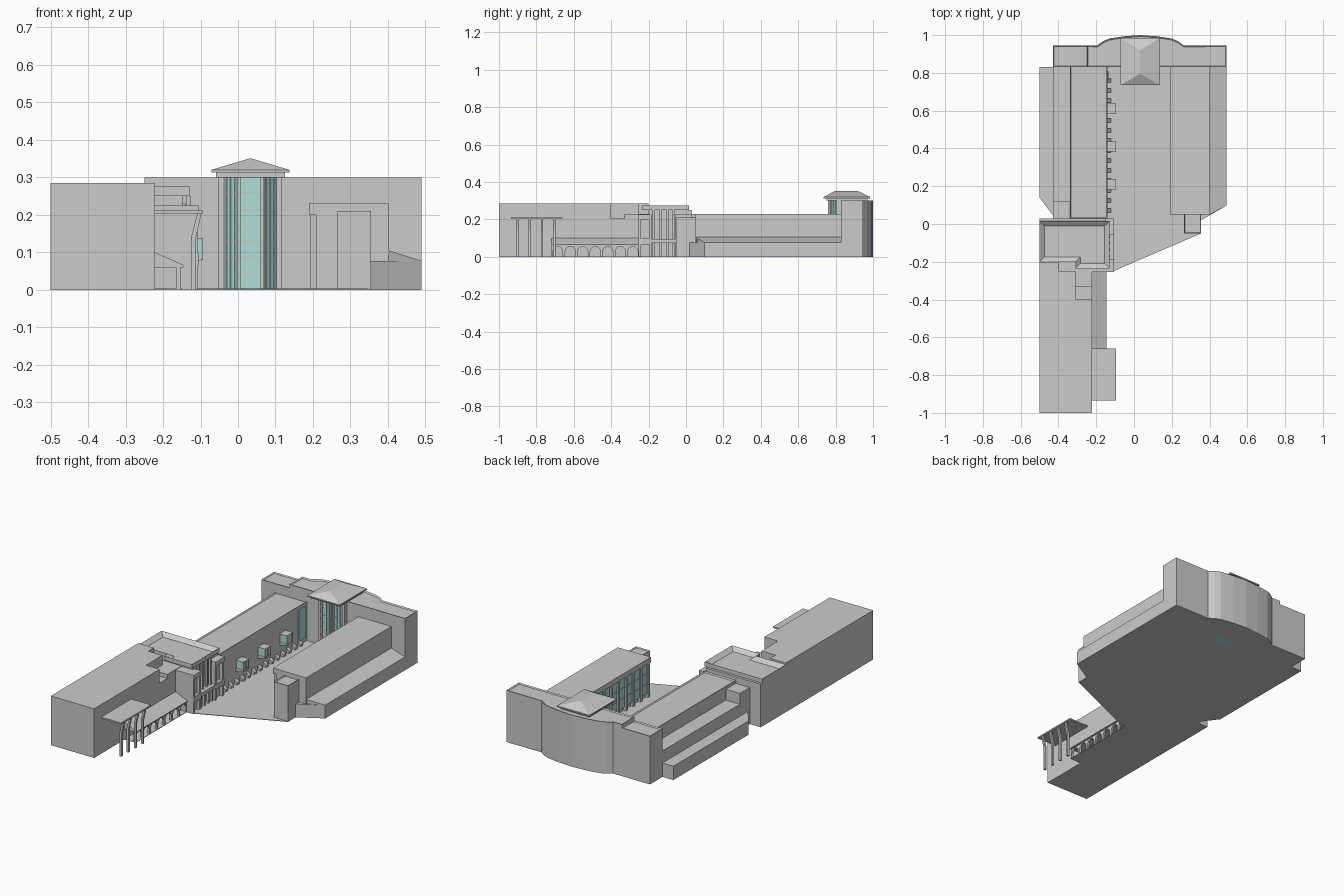
import bpy, bmesh, math
from mathutils import Vector


def material(name, colour):
    m = bpy.data.materials.new(name)
    m.diffuse_color = colour
    return m


GLASS = material("teal_glass", (0.42, 0.75, 0.70, 1))
FRAME = material("window_frame", (0.62, 0.56, 0.54, 1))


def finish(name, bm, mat=None):
    bmesh.ops.recalc_face_normals(bm, faces=bm.faces)
    me = bpy.data.meshes.new(name)
    bm.to_mesh(me)
    bm.free()
    ob = bpy.data.objects.new(name, me)
    bpy.context.collection.objects.link(ob)
    if mat:
        me.materials.append(mat)
    return ob


def prism(name, pts, axis, a, b, mat=None, rim=0, depth=0.006):
    """Extrude a 2D outline along an axis; rim sinks the top face inside a parapet."""
    place = {'z': lambda p, t: (p[0], p[1], t),
             'x': lambda p, t: (t, p[0], p[1]),
             'y': lambda p, t: (p[0], t, p[1])}[axis]
    bm = bmesh.new()
    lo = [bm.verts.new(place(p, a)) for p in pts]
    hi = [bm.verts.new(place(p, b)) for p in pts]
    bm.faces.new(lo)
    top = bm.faces.new(hi)
    n = len(pts)
    for i in range(n):
        j = (i + 1) % n
        bm.faces.new((lo[i], lo[j], hi[j], hi[i]))
    bmesh.ops.recalc_face_normals(bm, faces=bm.faces)
    if rim:
        bmesh.ops.inset_region(bm, faces=[top], thickness=rim)
        bmesh.ops.translate(bm, verts=top.verts, vec=(0, 0, -depth))
    return finish(name, bm, mat)


def box(name, x0, x1, y0, y1, z0, z1, mat=None, rim=0, depth=0.006):
    return prism(name, [(x0, y0), (x1, y0), (x1, y1), (x0, y1)], 'z', z0, z1, mat, rim, depth)


# Courtyard floor
prism("courtyard_floor", [(-0.3, -0.2), (-0.22, -0.25), (-0.11, -0.25), (0.355, -0.05),
                          (0.355, 0.9), (-0.3, 0.9)], 'z', 0, 0.003)

# Front-left long hall with lower notched terrace
prism("front_hall", [(-0.5, -1), (-0.222, -1), (-0.222, -0.4), (-0.31, -0.4), (-0.31, -0.25),
                     (-0.4, -0.25), (-0.4, -0.2), (-0.5, -0.2)], 'z', 0, 0.285)
box("front_hall_terrace", -0.41, -0.222, -0.41, -0.19, 0, 0.205)
box("terrace_step", -0.41, -0.222, -0.33, -0.19, 0.2, 0.228)

# Arcade: wall with arches and sloping roof
Y0, Y1, N = -0.72, -0.25, 7
step = (Y1 - Y0) / N
comb = [(Y0, 0)]
for i in range(N):
    c, r = Y0 + step * (i + 0.5), 0.027
    comb.append((c - r, 0))
    for k in range(9):
        t = math.pi - math.pi * k / 8
        comb.append((c + r * math.cos(t), 0.028 + r * math.sin(t)))
    comb.append((c + r, 0))
comb += [(Y1, 0), (Y1, 0.062), (Y0, 0.062)]
prism("arcade_wall", comb, 'x', -0.165, -0.153)
prism("arcade_roof", [(-0.222, 0.1), (-0.145, 0.066), (-0.145, 0.06), (-0.222, 0.06)], 'y', Y0, Y1)
box("arcade_floor", -0.23, -0.15, Y0, Y1, 0, 0.003)

# Canopy on four bent posts
box("canopy", -0.222, -0.095, -0.935, -0.66, 0.204, 0.212)
for y in (-0.9, -0.835, -0.77, -0.705):
    prism("canopy_post", [(-0.125, 0), (-0.112, 0), (-0.112, 0.14), (-0.097, 0.206),
                          (-0.108, 0.206), (-0.125, 0.14)], 'y', y - 0.006, y + 0.006)

# Entrance block: core, roof frame, piers, balcony and slim columns
box("entrance_core", -0.5, -0.148, -0.2, 0.03, 0, 0.25)
prism("entrance_roof_frame", [(-0.5, -0.2), (-0.31, -0.2), (-0.31, -0.235), (-0.13, -0.235),
                              (-0.13, 0.015), (-0.5, 0.015)], 'z', 0.25, 0.275, None, 0.036, 0.02)
box("entrance_ledge", -0.5, -0.105, -0.05, 0.03, 0.205, 0.225)
for y0, y1 in ((-0.255, -0.185), (-0.055, 0.025)):
    m = 0.014
    box("pier_core", -0.222, -0.125, y0, y1, 0, 0.215)
    for ya in (y0, y1 - m):
        box("pier_post", -0.13, -0.108, ya, ya + m, 0, 0.215)
    for z0, z1 in ((0.065, 0.098), (0.2, 0.225)):
        box("pier_band", -0.222, -0.105, y0, y1, z0, z1)
box("balcony", -0.16, -0.105, -0.185, -0.05, 0.075, 0.095)
for y in (-0.172, -0.137, -0.1, -0.068):
    box("balcony_column", -0.138, -0.126, y - 0.006, y + 0.006, 0.09, 0.25)
    box("balcony_support", -0.128, -0.116, y - 0.006, y + 0.006, 0, 0.08)

# Left wing in three stepped heights, with end pavilion
box("left_wing", -0.34, -0.14, 0.03, 0.84, 0, 0.23, None, 0.008)
box("left_wing_middle_step", -0.43, -0.335, 0.05, 0.84, 0, 0.15)
prism("left_wing_low_step", [(-0.5, 0.14), (-0.425, 0.04), (-0.425, 0.83), (-0.5, 0.83)], 'z', 0, 0.08)
box("left_pavilion", -0.43, -0.335, 0.03, 0.12, 0, 0.212)

# Right wing, sloping side aisle with a slanted end, and end pavilion
box("right_wing", 0.208, 0.402, 0.05, 0.84, 0, 0.23)
aisle = prism("right_aisle", [(0.39, 0), (0.49, 0), (0.49, 0.077), (0.402, 0.105), (0.39, 0.105)],
              'y', 0.05, 0.84)
for v in aisle.data.vertices:
    if v.co.y < 0.1:
        v.co.y += max(0, v.co.x - 0.402) * 0.55
prism("right_wing_plinth", [(0.355, 0.02), (0.49, 0.098), (0.4, 0.11), (0.355, 0.06)], 'z', 0, 0.077)
box("right_pavilion", 0.265, 0.355, -0.05, 0.055, 0, 0.21, None, 0.006)

# Right wing courtyard glazing between pilasters
box("right_wing_glazing", 0.2, 0.21, 0.07, 0.82, 0.025, 0.195, GLASS)
for i in range(12):
    y = 0.065 + i * 0.068
    box("right_wing_pilaster", 0.192, 0.212, y - 0.008, y + 0.008, 0, 0.205)
for z in (0.08, 0.14):
    box("right_wing_transom", 0.197, 0.21, 0.07, 0.82, z - 0.002, z + 0.002, FRAME)
box("right_wing_cornice", 0.19, 0.21, 0.05, 0.83, 0.2, 0.23)

# Left wing projecting bay windows, low buttresses and tall end window
for y in (0.21, 0.41, 0.61):
    box("bay_window", -0.145, -0.096, y - 0.025, y + 0.025, 0.088, 0.132, GLASS)
    box("bay_cap", -0.145, -0.094, y - 0.027, y + 0.027, 0.131, 0.137)
    prism("bay_base", [(-0.14, 0.07), (-0.094, 0.08), (-0.094, 0.09), (-0.14, 0.09)],
          'y', y - 0.027, y + 0.027)
    for dy in (-0.025, 0, 0.025):
        box("bay_mullion", -0.098, -0.094, y + dy - 0.002, y + dy + 0.002, 0.088, 0.132, FRAME)
for i in range(14):
    y = 0.06 + i * 0.053
    prism("wall_buttress", [(-0.145, 0), (-0.122, 0), (-0.122, 0.015), (-0.145, 0.035)],
          'y', y, y + 0.022)
box("tall_end_window", -0.145, -0.135, 0.75, 0.81, 0.03, 0.21, GLASS)

# Rear block with bowed back wall
box("rear_block_left", -0.43, -0.24, 0.83, 0.945, 0, 0.28, None, 0.008)
bow = [(-0.25, 0.83), (0.49, 0.83), (0.49, 0.945), (0.265, 0.945), (0.235, 0.967), (0.2, 0.982),
       (0.12, 0.994), (0.035, 1.0), (-0.05, 0.994), (-0.13, 0.982), (-0.165, 0.967),
       (-0.195, 0.945), (-0.25, 0.945)]
prism("rear_block", bow, 'z', 0, 0.3, None, 0.008)

# Glazed stair tower: faceted glass, mullion grid, columns and hipped roof
CX = 0.033
bay = [(-0.075, 0.84), (-0.075, 0.81), (-0.031, 0.765), (0.031, 0.765), (0.075, 0.81), (0.075, 0.84)]
prism("tower_glass", [(CX + x, y) for x, y in bay], 'z', 0, 0.302, GLASS)
for i in range(1, 7):
    z = i * 0.043
    prism("tower_transom", [(CX + x * 1.015, y - 0.001) for x, y in bay], 'z', z - 0.001, z + 0.001, FRAME)
for (ax, ay), (bx, by) in zip(bay[1:4], bay[2:5]):
    for t in (0.25, 0.5, 0.75):
        p = Vector((CX + ax, ay)).lerp(Vector((CX + bx, by)), t)
        box("tower_mullion", p.x - 0.001, p.x + 0.001, p.y - 0.0015, p.y + 0.0015, 0, 0.302, FRAME)
for x, y in bay[1:5]:
    box("tower_column", CX + x - 0.005, CX + x + 0.005, y - 0.007, y + 0.007, 0, 0.305)
box("tower_side_wall_left", CX - 0.085, CX - 0.073, 0.805, 0.84, 0, 0.305)
box("tower_side_wall_right", CX + 0.073, CX + 0.085, 0.805, 0.84, 0, 0.305)
box("tower_lintel", CX - 0.092, CX + 0.092, 0.752, 0.97, 0.3, 0.314)
box("tower_eaves", CX - 0.104, CX + 0.104, 0.735, 0.985, 0.313, 0.32)
bm = bmesh.new()
e = [bm.verts.new(c) for c in ((CX - 0.104, 0.735, 0.32), (CX + 0.104, 0.735, 0.32),
                               (CX + 0.104, 0.985, 0.32), (CX - 0.104, 0.985, 0.32))]
r0, r1 = bm.verts.new((CX, 0.795, 0.351)), bm.verts.new((CX, 0.92, 0.351))
for f in ((e[0], e[1], r0), (e[1], e[2], r1, r0), (e[2], e[3], r1), (e[3], e[0], r0, r1), e[::-1]):
    bm.faces.new(f)
finish("tower_hip_roof", bm)
